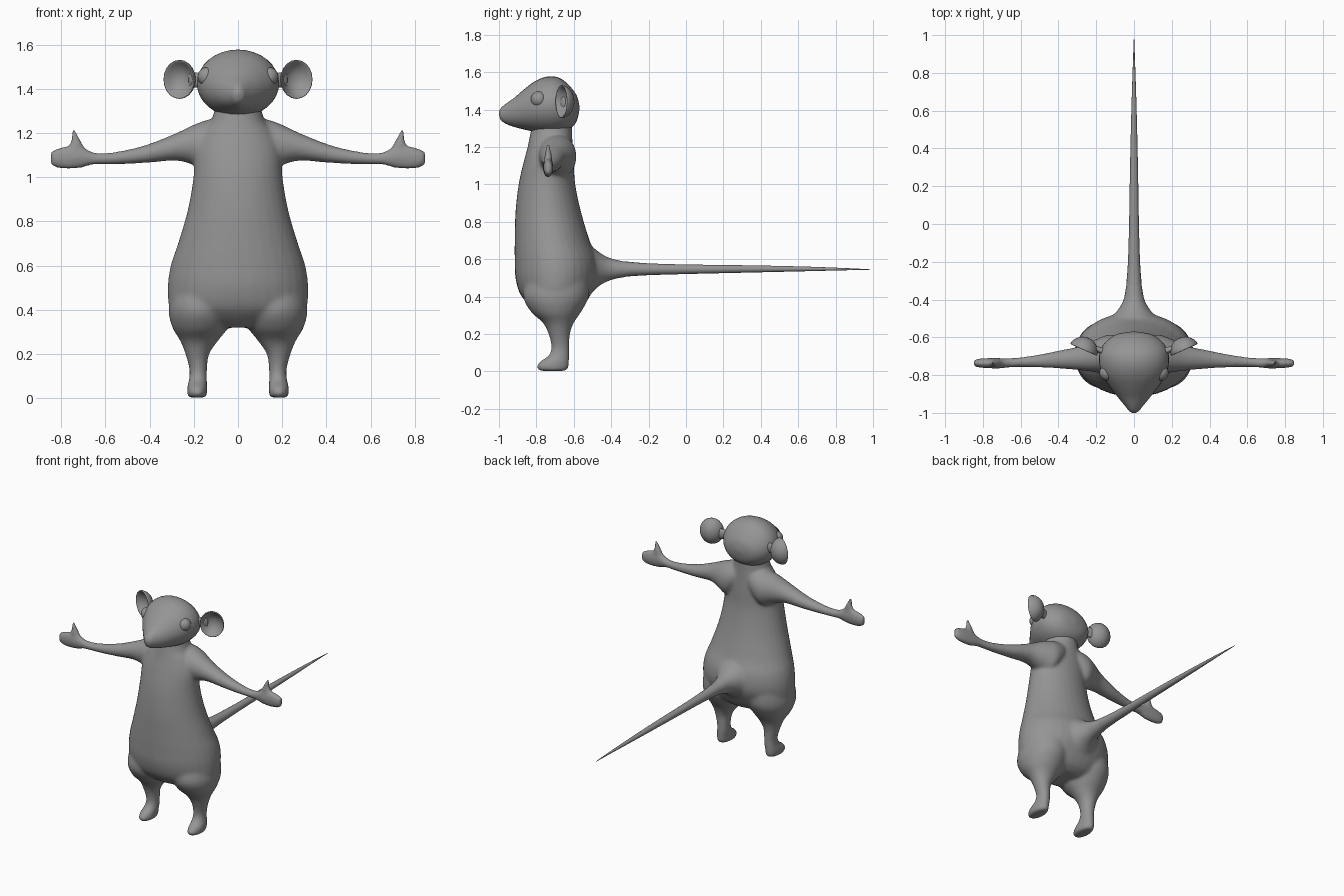
import bpy, bmesh, math
from mathutils import Vector, Matrix

grey = bpy.data.materials.new("soft grey")
grey.diffuse_color = (0.3, 0.3, 0.3, 1)


def spline(keys, steps):
    """Catmull-Rom interpolation through the section keys."""
    k = [Vector(a) for a in keys]
    out = []
    for i in range(len(k) - 1):
        a, b, c, d = k[max(i - 1, 0)], k[i], k[i + 1], k[min(i + 2, len(k) - 1)]
        for j in range(steps):
            t = j / steps
            out.append(b + (c - a) * (t / 2) + (a * 2 - b * 5 + c * 4 - d) * (t * t / 2)
                       + (b * 3 - a - c * 3 + d) * (t ** 3 / 2))
    return out + [k[-1]]


def loft(bm, axis, keys, steps=5, sides=32):
    """Elliptical sections along an axis: (position, low u, high u, low v, high v)."""
    rings = []
    for t, u0, u1, v0, v1 in spline(keys, steps):
        ring = []
        for i in range(sides):
            a = math.tau * i / sides
            u = (u0 + u1) / 2 + (u1 - u0) / 2 * math.cos(a)
            v = (v0 + v1) / 2 + (v1 - v0) / 2 * math.sin(a)
            p = {"x": (t, u, v), "y": (u, t, v), "z": (u, v, t)}[axis]
            ring.append(bm.verts.new(p))
        rings.append(ring)
    for r, q in zip(rings, rings[1:]):
        for i in range(sides):
            j = (i + 1) % sides
            bm.faces.new((r[i], r[j], q[j], q[i]))
    bm.faces.new(rings[0])
    bm.faces.new(rings[-1])


def finish(name, bm):
    bmesh.ops.recalc_face_normals(bm, faces=bm.faces)
    me = bpy.data.meshes.new(name)
    bm.to_mesh(me)
    bm.free()
    ob = bpy.data.objects.new(name, me)
    bpy.context.collection.objects.link(ob)
    me.materials.append(grey)
    me.shade_smooth()
    return ob


def mirror_copy(bm):
    """Add the left half of a right-hand part."""
    geo = bmesh.ops.duplicate(bm, geom=bm.verts[:] + bm.edges[:] + bm.faces[:])["geom"]
    for v in geo:
        if isinstance(v, bmesh.types.BMVert):
            v.co.x *= -1


bm = bmesh.new()
# Leg, thigh and foot
loft(bm, "z", [(0.003, .145, .225, -.78, -.64), (.02, .14, .23, -.80, -.628),
               (.05, .14, .23, -.785, -.625), (.085, .14, .222, -.735, -.623),
               (.13, .14, .22, -.72, -.623), (.2, .13, .238, -.735, -.62),
               (.26, .09, .262, -.765, -.60), (.32, .045, .297, -.83, -.56),
               (.4, .02, .315, -.87, -.52), (.5, .02, .30, -.85, -.52)])
# Arm and hand
loft(bm, "x", [(.06, -.76, -.60, 1.10, 1.265), (.13, -.79, -.585, 1.03, 1.262),
               (.2, -.785, -.61, 1.055, 1.238), (.28, -.775, -.645, 1.075, 1.20),
               (.4, -.765, -.67, 1.066, 1.152), (.5, -.76, -.69, 1.06, 1.125),
               (.6, -.757, -.705, 1.057, 1.11), (.66, -.76, -.71, 1.056, 1.115),
               (.71, -.765, -.71, 1.042, 1.14), (.77, -.764, -.71, 1.036, 1.142),
               (.82, -.76, -.712, 1.042, 1.13), (.848, -.753, -.72, 1.055, 1.117)])
# Thumb
loft(bm, "z", [(1.08, .69, .77, -.758, -.715), (1.13, .695, .77, -.757, -.715),
               (1.16, .707, .758, -.756, -.718), (1.19, .725, .755, -.752, -.722),
               (1.215, .736, .754, -.746, -.728)])
mirror_copy(bm)
# Torso and neck
loft(bm, "z", [(.32, -.12, .12, -.78, -.60), (.35, -.22, .22, -.83, -.55),
               (.41, -.305, .305, -.885, -.51), (.5, -.318, .318, -.912, -.47),
               (.6, -.305, .305, -.916, -.475), (.7, -.272, .272, -.916, -.515),
               (.85, -.228, .228, -.912, -.56), (1.0, -.202, .202, -.895, -.592),
               (1.12, -.195, .195, -.868, -.60), (1.2, -.165, .165, -.847, -.605),
               (1.26, -.12, .12, -.835, -.608), (1.34, -.10, .10, -.82, -.61)])
# Flared root of the tail
loft(bm, "y", [(-.62, -.2, .2, .36, .74), (-.53, -.155, .155, .40, .69),
               (-.46, -.09, .09, .46, .635), (-.40, -.056, .056, .488, .605),
               (-.32, -.042, .042, .505, .588), (-.25, -.032, .032, .515, .577)])
body = finish("body", bm)
bpy.context.view_layer.objects.active = body
body.select_set(True)
rm = body.modifiers.new("blend", "REMESH")
rm.mode, rm.voxel_size, rm.use_smooth_shade = "VOXEL", 0.009, True
sm = body.modifiers.new("soften", "SMOOTH")
sm.factor, sm.iterations = 0.5, 14
for m in ("blend", "soften"):
    bpy.ops.object.modifier_apply(modifier=m)

# Tail
bm = bmesh.new()
loft(bm, "y", [(-.36, -.043, .043, .504, .591), (-.3, -.039, .039, .509, .586),
               (-.2, -.032, .032, .515, .578), (0, -.026, .026, .521, .572),
               (.3, -.021, .021, .528, .568), (.6, -.014, .014, .535, .562),
               (.85, -.006, .006, .541, .553), (.985, -.001, .001, .543, .546)], 4, 16)
finish("tail", bm)

# Head with pointed muzzle
bm = bmesh.new()
loft(bm, "y", [(-1.0, -.008, .008, 1.37, 1.388), (-.99, -.026, .026, 1.345, 1.408),
               (-.965, -.046, .046, 1.325, 1.43), (-.92, -.083, .083, 1.308, 1.462),
               (-.87, -.122, .122, 1.295, 1.505), (-.81, -.163, .163, 1.281, 1.55),
               (-.75, -.183, .183, 1.272, 1.575), (-.69, -.184, .184, 1.274, 1.574),
               (-.64, -.163, .163, 1.287, 1.545), (-.60, -.122, .122, 1.315, 1.50),
               (-.58, -.078, .078, 1.35, 1.465), (-.57, -.012, .012, 1.40, 1.42)], 4)
finish("head", bm)

for s, side in ((1, "right"), (-1, "left")):
    # Eye
    bm = bmesh.new()
    bmesh.ops.create_uvsphere(bm, u_segments=20, v_segments=12, radius=.043)
    bm.transform(Matrix.Translation((s * .14, -.787, 1.455)))
    finish("eye_" + side, bm)

    # Cupped ear: back dome, rim, then hollow front
    bm = bmesh.new()
    rings = []
    for r, d in ((.02, .04), (.06, .028), (.09, .0), (.1, -.026), (.095, -.033),
                 (.082, -.018), (.055, .006), (.02, .018)):
        rings.append([bm.verts.new((r * .85 * math.cos(a), d, r * .97 * math.sin(a)))
                      for a in (math.tau * (i + .5) / 10 for i in range(10))])
    for p, q in zip(rings, rings[1:]):
        for i in range(10):
            j = (i + 1) % 10
            bm.faces.new((p[i], p[j], q[j], q[i]))
    bm.faces.new(rings[0])
    bm.faces.new(rings[-1])
    bm.transform(Matrix.Translation((.255, -.64, 1.443)) @ Matrix.Rotation(math.radians(24), 4, "Z"))
    # Stalk joining the ear to the head
    loft(bm, "x", [(.14, -.70, -.655, 1.40, 1.47), (.18, -.69, -.65, 1.405, 1.475),
                   (.225, -.66, -.635, 1.40, 1.48)], 2, 10)
    if s < 0:
        bm.transform(Matrix.Scale(-1, 4, (1, 0, 0)))
    ear = finish("ear_" + side, bm)
    sub = ear.modifiers.new("round", "SUBSURF")
    sub.levels = sub.render_levels = 1
